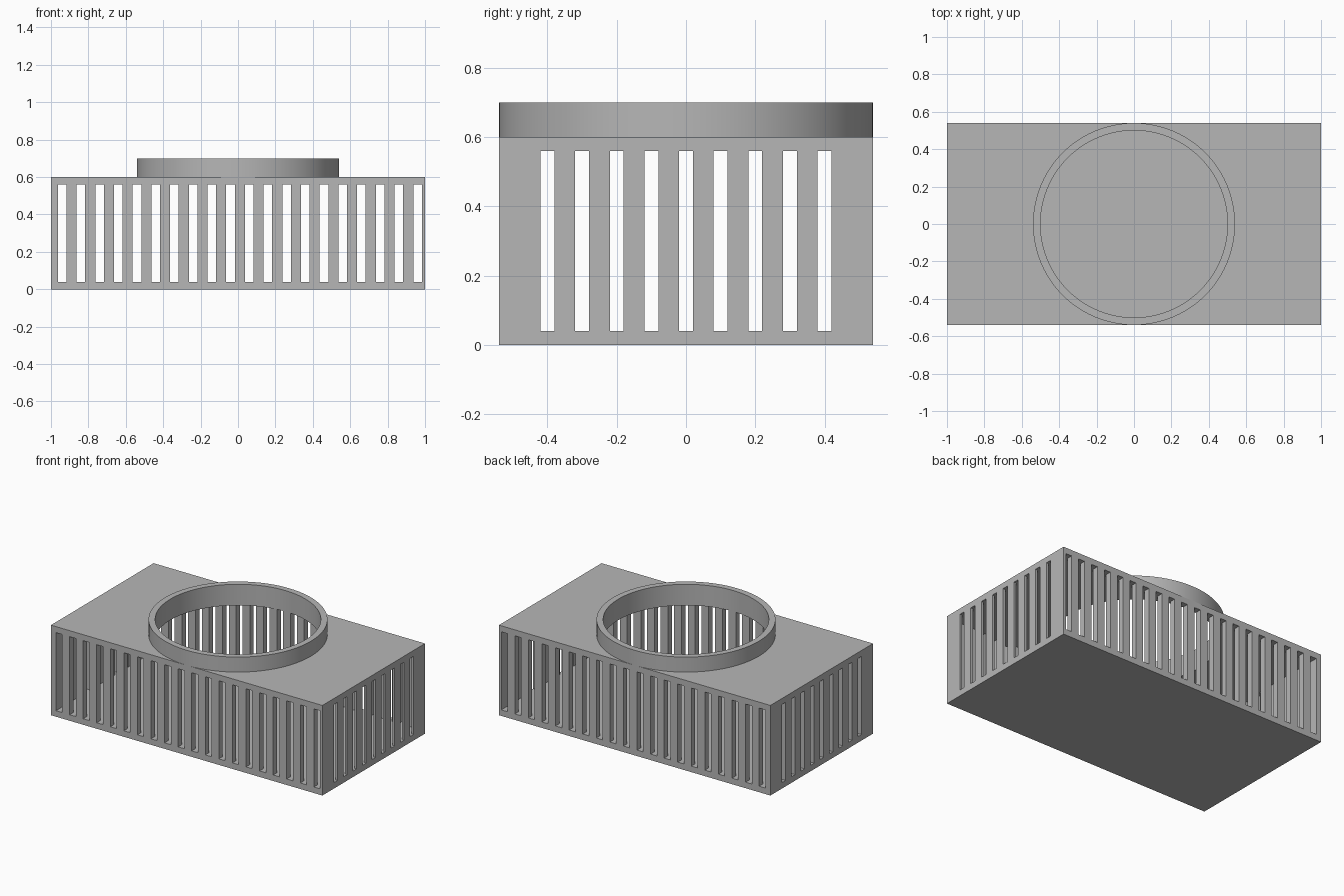
import bpy, bmesh, math
from mathutils import Matrix

if "Cube" in bpy.data.objects:
    bpy.data.objects.remove(bpy.data.objects["Cube"], do_unlink=True)

HALF_X, HALF_Y, HEIGHT, WALL = 1.0, 0.54, 0.6, 0.04
RING_TOP, HOLE_R, SIDES = 0.7, 0.5, 96

grey = bpy.data.materials.new("plain grey")
grey.use_nodes = True
colour = (0.47, 0.47, 0.47, 1)
grey.diffuse_color = colour
grey.node_tree.nodes["Principled BSDF"].inputs["Base Color"].default_value = colour


def add_box(bm, x0, x1, y0, y1, z0, z1):
    place = Matrix.Translation(((x0 + x1) / 2, (y0 + y1) / 2, (z0 + z1) / 2))
    size = Matrix.Diagonal((x1 - x0, y1 - y0, z1 - z0, 1))
    bmesh.ops.create_cube(bm, size=1, matrix=place @ size)


def finish(bm, name):
    mesh = bpy.data.meshes.new(name)
    bmesh.ops.recalc_face_normals(bm, faces=bm.faces)
    bm.to_mesh(mesh)
    bm.free()
    mesh.materials.append(grey)
    obj = bpy.data.objects.new(name, mesh)
    bpy.context.collection.objects.link(obj)
    return obj


def cut(target, cutter):
    mod = target.modifiers.new("cut", "BOOLEAN")
    mod.operation, mod.solver, mod.object = "DIFFERENCE", "EXACT", cutter
    mod.use_self = True
    cutter.hide_render = True
    bpy.context.view_layer.objects.active = target
    bpy.ops.object.modifier_apply(modifier=mod.name)
    bpy.data.objects.remove(cutter, do_unlink=True)


# Box body
bm = bmesh.new()
add_box(bm, -HALF_X, HALF_X, -HALF_Y, HALF_Y, 0, HEIGHT)
body = finish(bm, "slotted_box")

# Hollow inside and slots running right through in both directions
low, high = WALL, HEIGHT - WALL
bm = bmesh.new()
add_box(bm, WALL - HALF_X, HALF_X - WALL, WALL - HALF_Y, HALF_Y - WALL, low, high)
for i in range(20):
    x = -0.94 + 0.1 * i
    add_box(bm, x - 0.023, x + 0.023, -0.7, 0.7, low, high)
for i in range(-4, 5):
    y = 0.1 * i
    add_box(bm, -1.2, 1.2, y - 0.02, y + 0.02, low, high)
cut(body, finish(bm, "hollow_cutter"))

# Round opening in the roof
bm = bmesh.new()
bmesh.ops.create_cone(bm, cap_ends=True, segments=SIDES, radius1=HOLE_R, radius2=HOLE_R,
                      depth=0.4, matrix=Matrix.Translation((0, 0, HEIGHT)))
cut(body, finish(bm, "opening_cutter"))

# Collar standing around the opening
bm = bmesh.new()
profile = [(HOLE_R, HEIGHT), (HALF_Y, HEIGHT), (HALF_Y, RING_TOP), (HOLE_R, RING_TOP)]
verts = [bm.verts.new((r, 0, z)) for r, z in profile]
edges = [bm.edges.new((verts[i], verts[(i + 1) % 4])) for i in range(4)]
bmesh.ops.spin(bm, geom=verts + edges, cent=(0, 0, 0), axis=(0, 0, 1),
               angle=math.tau, steps=SIDES, use_merge=True)
bmesh.ops.remove_doubles(bm, verts=bm.verts, dist=0.0001)
collar = finish(bm, "collar")

# Smooth the round surfaces, keep the edges sharp
for obj in (body, collar):
    bpy.ops.object.select_all(action="DESELECT")
    obj.select_set(True)
    bpy.context.view_layer.objects.active = obj
    bpy.ops.object.shade_smooth_by_angle(angle=math.radians(30))
